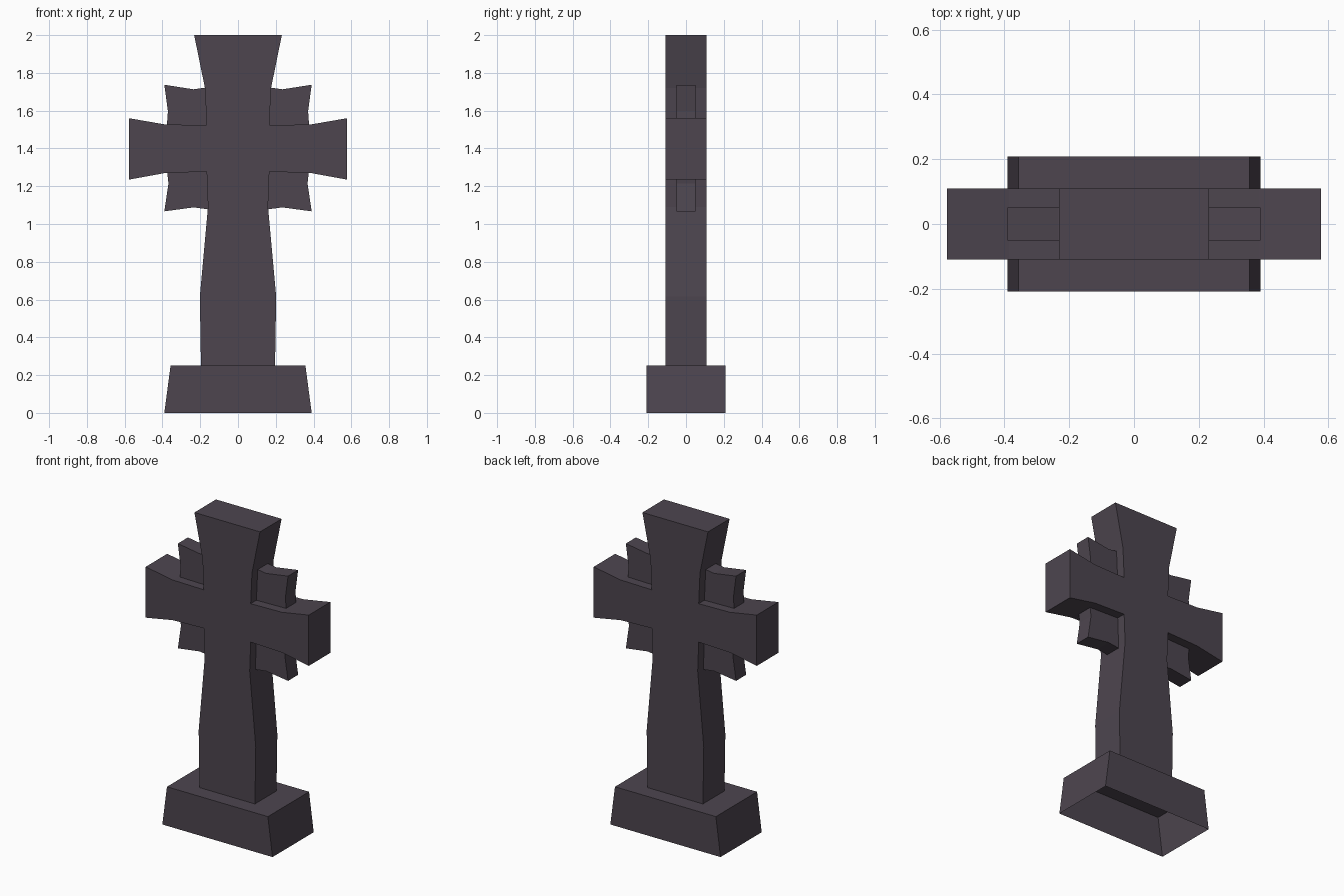
import bpy, bmesh

if "Cube" in bpy.data.objects:
    bpy.data.objects.remove(bpy.data.objects["Cube"])

stone = bpy.data.materials.new("dark stone")
stone.diffuse_color = (0.074, 0.060, 0.078, 1)
stone.use_nodes = True
stone.node_tree.nodes["Principled BSDF"].inputs["Base Color"].default_value = stone.diffuse_color


def prism(name, outline, depth, skip_bottom=False):
    """Extrude a front-view (x, z) outline to +/- depth in y."""
    bm = bmesh.new()
    front = [bm.verts.new((x, -depth, z)) for x, z in outline]
    back = [bm.verts.new((x, depth, z)) for x, z in outline]
    bm.faces.new(front)
    bm.faces.new(back[::-1])
    n = len(outline)
    for i in range(n):
        j = (i + 1) % n
        bm.faces.new((front[j], front[i], back[i], back[j]))
    bmesh.ops.recalc_face_normals(bm, faces=bm.faces)
    if skip_bottom:
        low = min(z for _, z in outline)
        under = [f for f in bm.faces if all(v.co.z < low + 1e-4 for v in f.verts)]
        bmesh.ops.delete(bm, geom=under, context='FACES_ONLY')
    me = bpy.data.meshes.new(name)
    bm.to_mesh(me)
    bm.free()
    me.materials.append(stone)
    ob = bpy.data.objects.new(name, me)
    bpy.context.collection.objects.link(ob)
    return ob


def mirrored(half):
    return half + [(-x, z) for x, z in reversed(half)]


# hollow plinth, open underneath
prism("plinth", mirrored([(0.39, 0), (0.357, 0.25)]), 0.208, True)

# cross with flared top, flared arms and tapering shaft
cross_half = [(0.196, 0.25), (0.202, 0.615), (0.159, 1.09), (0.166, 1.277),
              (0.386, 1.27), (0.577, 1.235), (0.577, 1.56), (0.386, 1.527),
              (0.166, 1.523), (0.175, 1.72), (0.232, 2.0)]
prism("cross", mirrored(cross_half), 0.109, True)

# four thin corner blocks between the arms
upper = [(0.13, 1.50), (0.378, 1.50), (0.371, 1.597), (0.39, 1.737),
         (0.235, 1.713), (0.13, 1.728)]
lower = [(0.13, 1.30), (0.378, 1.30), (0.368, 1.215), (0.39, 1.067),
         (0.235, 1.088), (0.13, 1.074)]
for level, shape in (("upper", upper), ("lower", lower)):
    for side, s in (("right", 1), ("left", -1)):
        prism(f"{level}_{side}_corner_block", [(s * x, z) for x, z in shape], 0.051)
